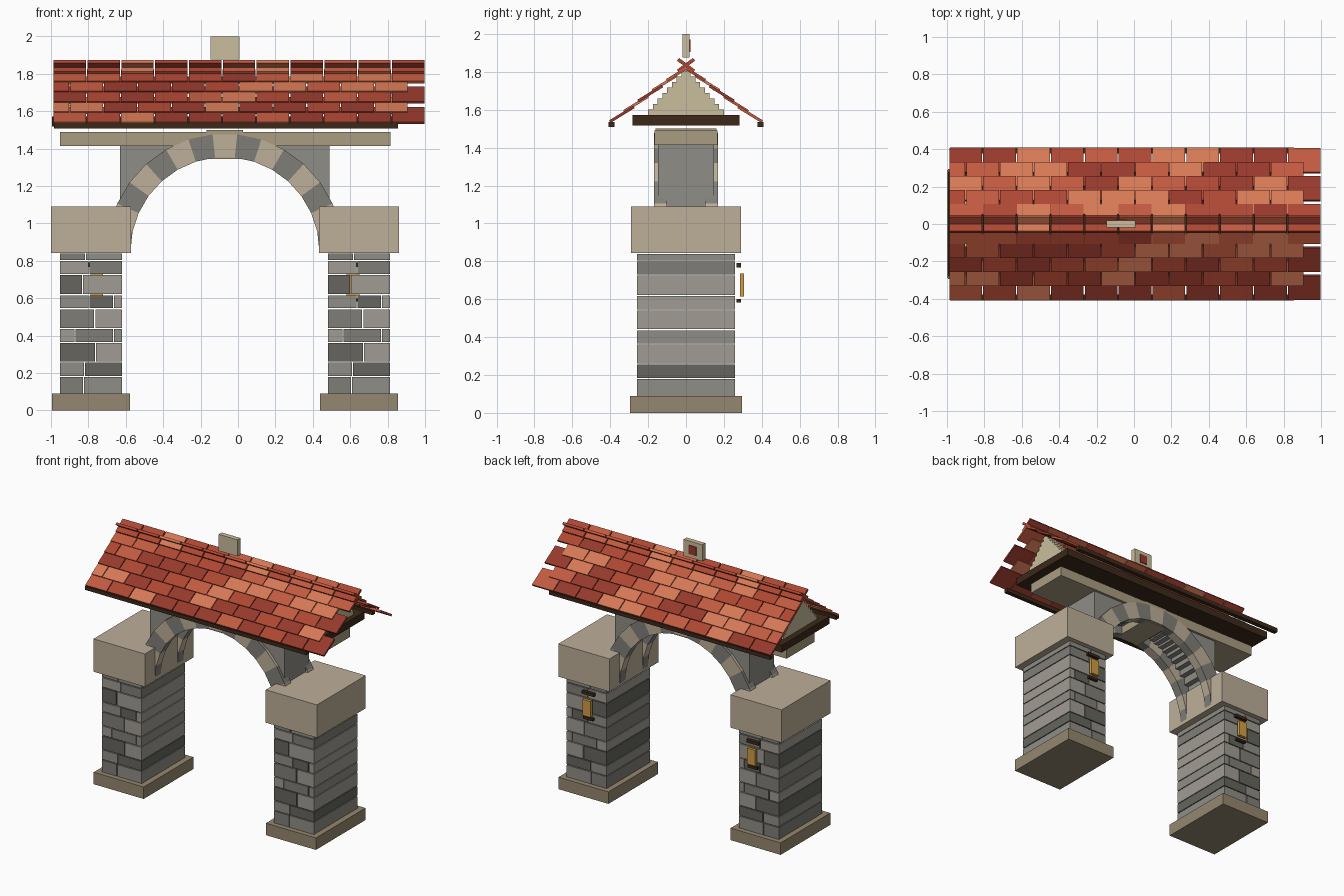
import bpy, bmesh, random
from math import sin, cos, pi, atan2, sqrt
from mathutils import Matrix, Vector

if "Cube" in bpy.data.objects:
    bpy.data.objects.remove(bpy.data.objects["Cube"])

random.seed(7)


def material(name, hexcol):
    lin = [(int(hexcol[i:i + 2], 16) / 255) ** 2.2 for i in (0, 2, 4)]
    m = bpy.data.materials.new(name)
    m.diffuse_color = (*lin, 1)
    m.use_nodes = True
    m.node_tree.nodes["Principled BSDF"].inputs["Base Color"].default_value = m.diffuse_color
    return m


GREYS = [material("stone_" + str(i), c) for i, c in enumerate(["66655f", "7f7d77", "8f8c85", "a09b92"])]
REDS = [material("tile_" + str(i), c) for i, c in enumerate(["963c30", "ad4836", "c05a42", "d47856"])]
TAN = material("sandstone", "bcae98")
BASE = material("base_stone", "94866f")
BEAM = material("beam_stone", "a89b80")
CREAM = material("gable_plaster", "c8bc9c")
WOOD = material("dark_wood", "3f2d20")
AMBER = material("amber_glass", "cf9c45")


class Part:
    """Collects boxes and prisms into one named object."""

    def __init__(self, name):
        self.name, self.bm, self.mats = name, bmesh.new(), []

    def slot(self, mat):
        if mat not in self.mats:
            self.mats.append(mat)
        return self.mats.index(mat)

    def box(self, x, y, z, mat):
        c = Vector((sum(x) / 2, sum(y) / 2, sum(z) / 2))
        self.solid(Matrix.Translation(c), (x[1] - x[0], y[1] - y[0], z[1] - z[0]), mat)

    def solid(self, matrix, size, mat):
        r = bmesh.ops.create_cube(self.bm, size=1, matrix=matrix @ Matrix.Diagonal((*size, 1)))
        for f in {f for v in r["verts"] for f in v.link_faces}:
            f.material_index = self.slot(mat)

    def prism(self, pts, y, mat):
        # extrude an x-z outline along y
        a = [self.bm.verts.new((px, y[0], pz)) for px, pz in pts]
        b = [self.bm.verts.new((px, y[1], pz)) for px, pz in pts]
        n = len(pts)
        faces = [self.bm.faces.new(a), self.bm.faces.new(b[::-1])]
        faces += [self.bm.faces.new((a[i], b[i], b[(i + 1) % n], a[(i + 1) % n])) for i in range(n)]
        for f in faces:
            f.material_index = self.slot(mat)

    def done(self):
        bmesh.ops.recalc_face_normals(self.bm, faces=self.bm.faces)
        me = bpy.data.meshes.new(self.name)
        self.bm.to_mesh(me)
        self.bm.free()
        for m in self.mats:
            me.materials.append(m)
        bpy.context.collection.objects.link(bpy.data.objects.new(self.name, me))


CX = -0.07  # centre line of the stonework

# Piers: base, coursed stones running full depth, capital
levels = [0.09, 0.185, 0.262, 0.367, 0.442, 0.547, 0.622, 0.73, 0.805, 0.845]
splits = [[0.13], [0.135], [0.195], [0.085, 0.29], [0.19], [0.16, 0.29], [0.125], [0.16], [0.14]]
tones = [(1, 2), (2, 0), (0, 3), (3, 1, 2), (1, 3), (2, 0, 3), (0, 3), (3, 1), (1, 2)]
for side, x0 in (("left", -0.953), ("right", 0.48)):
    mid = x0 + 0.167
    p = Part(side + "_pier_base")
    p.box((mid - 0.208, mid + 0.208), (-0.295, 0.295), (0, 0.09), BASE)
    p.done()
    p = Part(side + "_pier_stones")
    for i, cuts in enumerate(splits):
        edges = [0] + cuts + [0.338]
        for j in range(len(edges) - 1):
            p.box((x0 + edges[j], x0 + edges[j + 1] - 0.006), (-0.258, 0.258),
                  (levels[i], levels[i + 1] - 0.006), GREYS[tones[i][j]])
    p.done()
    p = Part(side + "_pier_capital")
    p.box((mid - 0.213, mid + 0.213), (-0.29, 0.29), (0.843, 1.09), TAN)
    p.done()

# Lanterns on the back of each pier
for side, x in (("left", -0.755), ("right", 0.615)):
    p = Part(side + "_lantern")
    p.box((x - 0.034, x + 0.034), (0.284, 0.306), (0.615, 0.735), AMBER)
    p.box((x - 0.05, x + 0.05), (0.266, 0.29), (0.768, 0.79), WOOD)
    p.box((x - 0.04, x + 0.04), (0.266, 0.29), (0.582, 0.6), WOOD)
    p.done()

# Arch: a ring of voussoirs on both faces
R0, R1, CZ, N = 0.505, 0.63, 0.85, 15
for side, y in (("front", (-0.168, -0.10)), ("back", (0.10, 0.168))):
    p = Part(side + "_arch_ring")
    for i in range(N):
        a, b = pi * i / N, pi * (i + 1) / N
        pts = [(CX + r * cos(t), CZ + r * sin(t)) for r, t in ((R0, a), (R1, a), (R1, b), (R0, b))]
        p.prism(pts, y, TAN if i % 2 else GREYS[1])
    p.done()

# Stepped wall filling between the rings up to the beam
p = Part("spandrel_wall")
step = 0.04
for s in (-1, 1):
    for i in range(14):
        a, b = i * step, (i + 1) * step
        low = max(CZ + sqrt(0.56 ** 2 - a * a), 1.08)
        xs = sorted((CX + s * a, CX + s * b))
        p.box(xs, (-0.147, 0.147), (low, 1.42), GREYS[2])
p.done()

# Keystone and long stone beam
p = Part("keystone")
p.prism([(CX - 0.095, 1.345), (CX + 0.095, 1.345), (CX + 0.098, 1.5), (CX - 0.098, 1.5)], (-0.16, 0.16), BEAM)
p.done()
p = Part("stone_beam")
p.box((-0.953, 0.815), (-0.165, 0.165), (1.415, 1.49), BEAM)
p.done()

# Timber plate and eave boards
p = Part("timber_plate")
p.box((-0.995, 0.855), (-0.282, 0.282), (1.517, 1.572), WOOD)
p.done()
p = Part("eave_boards")
for s in (-1, 1):
    p.box((-0.985, 0.855), sorted((s * 0.378, s * 0.41)), (1.508, 1.536), WOOD)
p.done()

# Stepped gables at each end
for side, x in (("left", (-0.95, -0.89)), ("right", (0.76, 0.82))):
    p = Part(side + "_gable")
    for i in range(8):
        w = 0.2 * (1 - i / 8)
        p.box(x, (-w, w), (1.572 + i * 0.029, 1.601 + i * 0.029), CREAM)
    p.done()

# Roof tiles: five overlapping rows per slope, alternate rows staggered
PITCH, TW = atan2(0.285, 0.39), 0.181
for side, s in (("front", -1), ("back", 1)):
    p = Part(side + "_roof_tiles")
    slope = Matrix.Translation((0, 0, 1.815)) @ Matrix.Rotation(-s * PITCH, 4, "X")
    for row in range(5):
        d = (0.395 - 0.075 * row) / cos(PITCH)
        length = min(0.15, d)
        spans = [(-0.99 + TW * i, -0.99 + TW * (i + 1)) for i in range(11)]
        if row % 2:
            spans = [(-0.99, -0.99 + TW / 2)] + [(a + TW / 2, b + TW / 2) for a, b in spans[:10]]
        for a, b in spans:
            m = slope @ Matrix.Translation(((a + b) / 2, s * (d - length / 2), 0.007))
            m = m @ Matrix.Rotation(s * 0.08, 4, "X")
            p.solid(m, (b - a - 0.006, length, 0.015), random.choice(REDS))
    p.done()

# Ridge: crossed cap boards in short lengths
p = Part("ridge_caps")
for i in range(11):
    x = -0.99 + TW * (i + 0.5)
    mat = random.choice(REDS[1:])
    for s in (-1, 1):
        m = Matrix.Translation((x, 0, 1.835)) @ Matrix.Rotation(s * PITCH, 4, "X")
        p.solid(m, (TW - 0.008, 0.105, 0.018), mat)
p.done()

# Plaque above the ridge with a red inset on the back
p = Part("ridge_plaque")
p.box((-0.148, 0.008), (-0.018, 0.018), (1.876, 2.0), CREAM)
p.box((-0.1, -0.04), (0.016, 0.025), (1.905, 1.97), REDS[0])
p.done()
